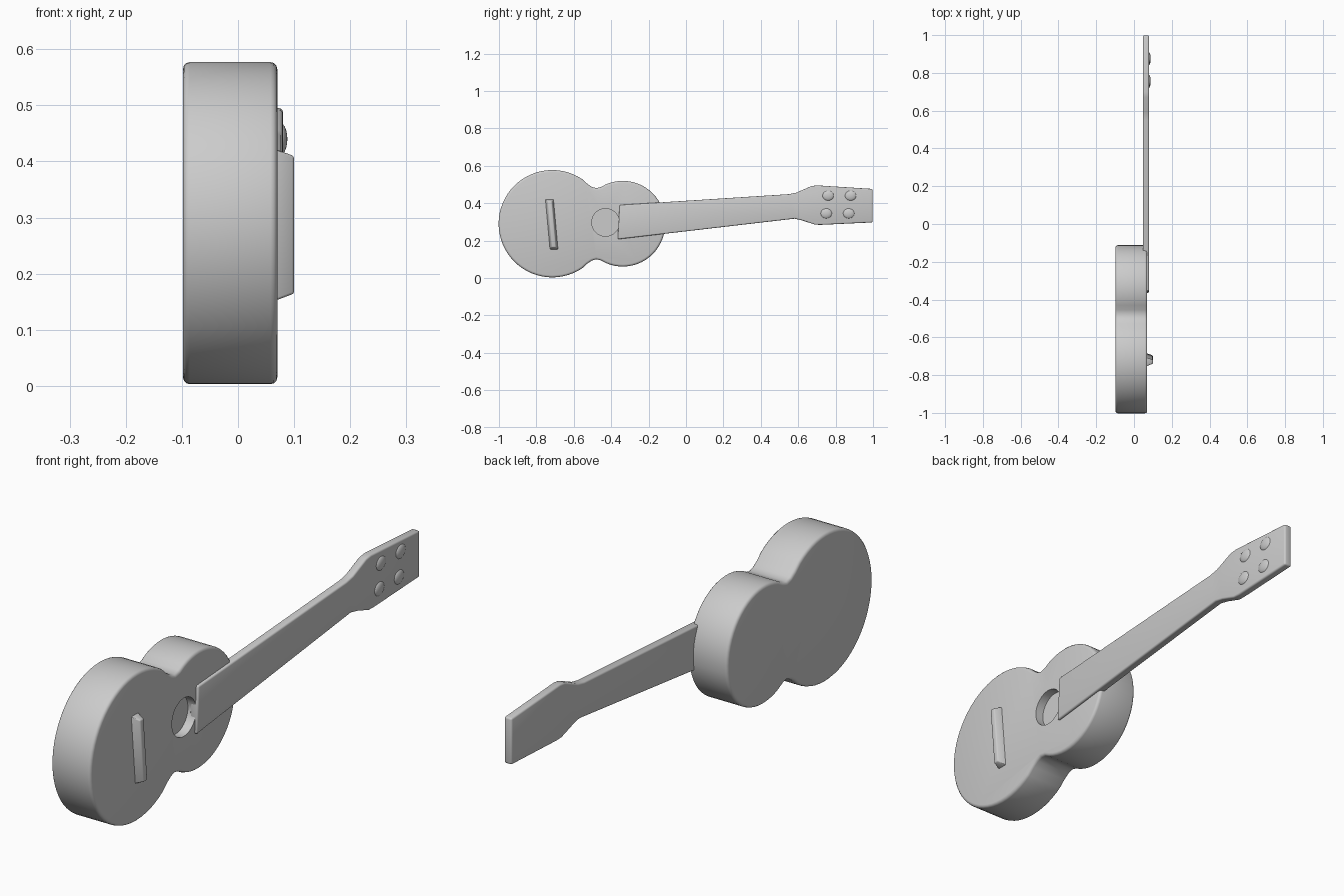
import bpy
import bmesh
import math

cube = bpy.data.objects.get("Cube")
if cube:
    bpy.data.objects.remove(cube, do_unlink=True)

grey = bpy.data.materials.new("plain grey")
grey.use_nodes = True
grey.diffuse_color = (0.6, 0.6, 0.6, 1)
bsdf = grey.node_tree.nodes["Principled BSDF"]
bsdf.inputs["Base Color"].default_value = (0.6, 0.6, 0.6, 1)
bsdf.inputs["Roughness"].default_value = 0.7


def make_object(name, bm):
    bmesh.ops.recalc_face_normals(bm, faces=bm.faces)
    mesh = bpy.data.meshes.new(name)
    bm.to_mesh(mesh)
    bm.free()
    mesh.materials.append(grey)
    obj = bpy.data.objects.new(name, mesh)
    bpy.context.collection.objects.link(obj)
    return obj


def activate(obj):
    bpy.ops.object.select_all(action='DESELECT')
    obj.select_set(True)
    bpy.context.view_layer.objects.active = obj


def slab(name, outline, x0, x1):
    """Extrude a (y, z) outline along x."""
    bm = bmesh.new()
    face = bm.faces.new([bm.verts.new((x0, y, z)) for y, z in outline])
    out = bmesh.ops.extrude_face_region(bm, geom=[face])
    verts = [v for v in out["geom"] if isinstance(v, bmesh.types.BMVert)]
    bmesh.ops.translate(bm, verts=verts, vec=(x1 - x0, 0, 0))
    return make_object(name, bm)


def bevel(obj, width, segments=3):
    mod = obj.modifiers.new("rounded edges", 'BEVEL')
    mod.width = width
    mod.segments = segments
    mod.limit_method = 'ANGLE'
    mod.angle_limit = math.radians(50)
    activate(obj)
    bpy.ops.object.modifier_apply(modifier=mod.name)


def smooth(obj):
    activate(obj)
    bpy.ops.object.shade_smooth_by_angle(angle=math.radians(40))


def arc(cy, cz, r, a0, a1, n):
    angles = [math.radians(a0 + (a1 - a0) * i / n) for i in range(n + 1)]
    return [(cy + r * math.cos(a), cz + r * math.sin(a)) for a in angles]


# Body: two round bouts joined by a waist, mirrored about its long axis
MID = 0.29
upper = arc(-0.715, MID, 0.287, 180, 56, 22)
upper += [(-0.527, 0.503), (-0.503, 0.487), (-0.48, 0.48), (-0.455, 0.486)]
upper += arc(-0.338, MID + 0.003, 0.226, 114, 0, 18)
lower = [(y, 2 * MID - z) for y, z in reversed(upper[1:-1])]
body = slab("body", upper + lower, -0.098, 0.07)
bevel(body, 0.012)

# Sound hole: round recess in the soundboard
cutter = slab("sound_hole_cutter", arc(-0.43, 0.297, 0.074, 0, 350, 35), 0.035, 0.12)
cutter.hide_render = True
cut = body.modifiers.new("sound hole", 'BOOLEAN')
cut.operation = 'DIFFERENCE'
cut.solver = 'EXACT'
cut.object = cutter
activate(body)
bpy.ops.object.modifier_apply(modifier=cut.name)
bpy.data.objects.remove(cutter, do_unlink=True)
smooth(body)

# Neck widening into the headstock, in one plank
neck = slab("neck_and_headstock", [
    (-0.365, 0.207), (0.58, 0.317), (0.62, 0.308), (0.69, 0.285), (0.72, 0.284),
    (0.998, 0.297), (0.998, 0.476), (0.70, 0.495), (0.67, 0.491),
    (0.59, 0.456), (0.55, 0.448), (-0.355, 0.39)], 0.047, 0.08)
bevel(neck, 0.007)
smooth(neck)

# Bridge: slim tapered bar across the soundboard, slightly tilted
bm = bmesh.new()
bmesh.ops.create_cube(bm, size=1)
for v in bm.verts:
    top = v.co.x > 0
    z = v.co.z * (0.245 if top else 0.275)
    y = v.co.y * (0.022 if top else 0.05) - z * 0.09
    v.co = (0.1 if top else 0.06, -0.718 + y, 0.287 + z)
bridge = make_object("bridge", bm)
bevel(bridge, 0.004, 2)
smooth(bridge)

# Tuning pegs: four low bumps on the headstock
for i, (y, z) in enumerate([(0.76, 0.44), (0.88, 0.44), (0.75, 0.345), (0.87, 0.345)]):
    bm = bmesh.new()
    bmesh.ops.create_uvsphere(bm, u_segments=20, v_segments=10, radius=1)
    bmesh.ops.scale(bm, vec=(0.012, 0.032, 0.028), verts=bm.verts)
    bmesh.ops.translate(bm, vec=(0.076, y, z), verts=bm.verts)
    smooth(make_object(f"tuning_peg_{i + 1}", bm))
